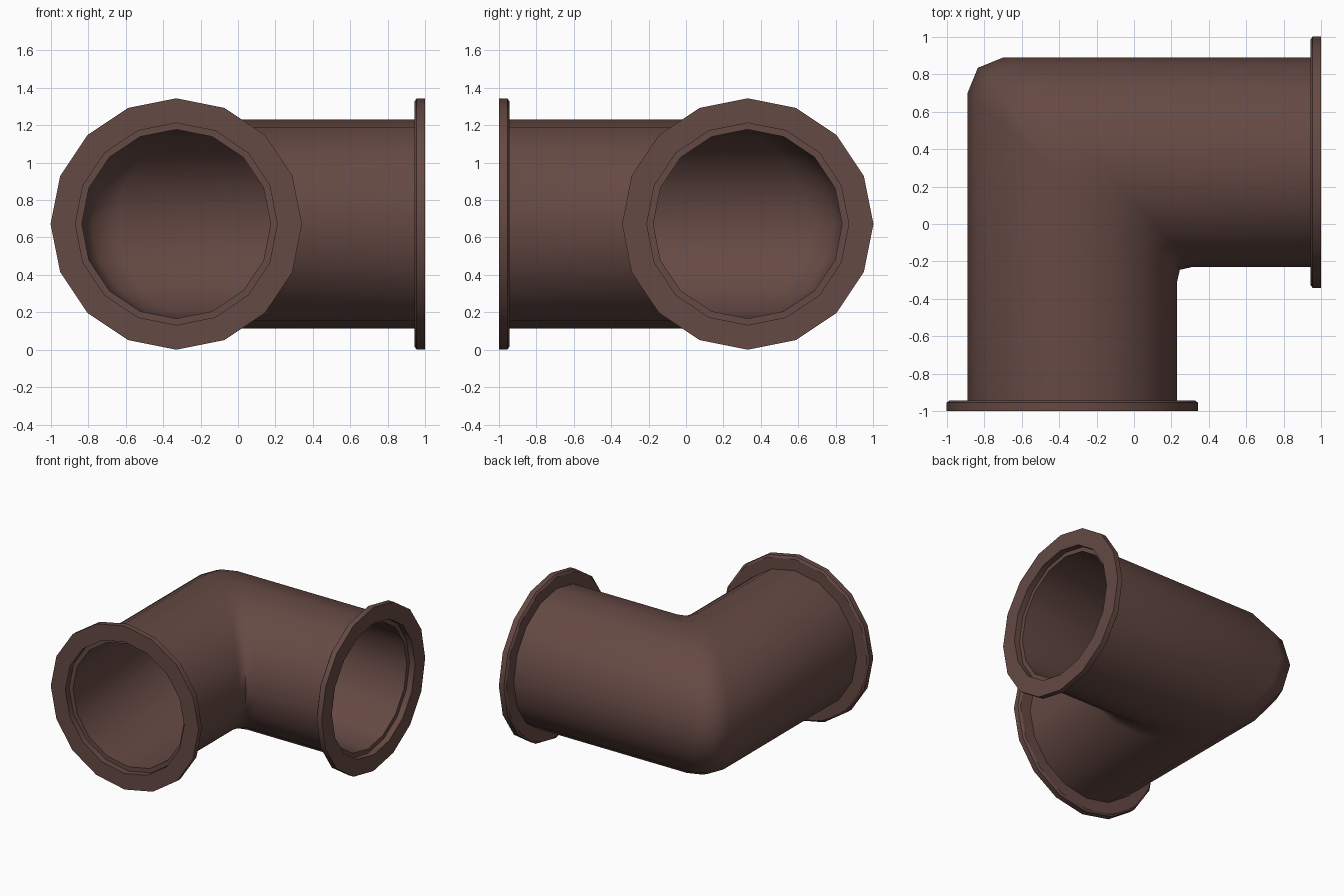
import bpy, bmesh, math

if "Cube" in bpy.data.objects:
    bpy.data.objects.remove(bpy.data.objects["Cube"])

SIDES = 16
AXIS = -0.33      # x of the front leg's centreline (the side leg mirrors it)
ZC = 0.672        # height of the centreline
R_OUT, R_IN = 0.56, 0.505

brown = bpy.data.materials.new("dark brown")
brown.diffuse_color = (0.13, 0.067, 0.057, 1)
brown.use_nodes = True
brown.node_tree.nodes["Principled BSDF"].inputs["Base Color"].default_value = brown.diffuse_color


def finish(name, bm, angle):
    bmesh.ops.recalc_face_normals(bm, faces=bm.faces)
    mesh = bpy.data.meshes.new(name)
    bm.to_mesh(mesh)
    bm.free()
    mesh.materials.append(brown)
    ob = bpy.data.objects.new(name, mesh)
    bpy.context.collection.objects.link(ob)
    bpy.ops.object.select_all(action='DESELECT')
    ob.select_set(True)
    bpy.context.view_layer.objects.active = ob
    bpy.ops.object.shade_smooth_by_angle(angle=math.radians(angle))
    return ob


def skin(bm, rings):
    """Bridge a closed series of rings (last joins first)."""
    vs = [[bm.verts.new(p) for p in r] for r in rings]
    for a, b in zip(vs, vs[1:] + vs[:1]):
        for i in range(SIDES):
            j = (i + 1) % SIDES
            bm.faces.new((a[i], a[j], b[j], b[i]))


def ring(r, place):
    """place(u, offset) -> (x, y); u runs from -1 (outside) to 1 (inside of bend)."""
    out = []
    for i in range(SIDES):
        t = 2 * math.pi * i / SIDES
        x, y = place(r * math.cos(t))
        out.append((x, y, ZC + r * math.sin(t)))
    return out


def swap(r):
    """Mirror across the elbow's diagonal: front leg <-> side leg."""
    return [(-y, -x, z) for x, y, z in r]


def leg_rings(r):
    end = ring(r, lambda d: (AXIS + d, -0.95))
    # tilted ring where the bend begins, then the diagonal mitre ring
    start = ring(r, lambda d: (AXIS + d, 0.195 - 0.505 * d / R_OUT))
    mitre = ring(r, lambda d: (-0.295 + 0.54 * d / R_OUT, 0.295 - 0.54 * d / R_OUT))
    return [end, start, mitre, swap(start), swap(end)]


# Hollow elbow pipe: outer skin out, inner skin back
bm = bmesh.new()
skin(bm, leg_rings(R_OUT) + leg_rings(R_IN)[::-1])
finish("elbow_pipe", bm, 50)

# Flange collars on both open ends
profile = [(0.54, -1.0), (0.672, -1.0), (0.672, -0.955), (0.655, -0.943), (0.54, -0.943)]
for name, mirrored in (("front_flange", False), ("side_flange", True)):
    rings = [ring(r, lambda d, y=y: (AXIS + d, y)) for r, y in profile]
    if mirrored:
        rings = [swap(r) for r in rings]
    bm = bmesh.new()
    skin(bm, rings)
    finish(name, bm, 35)
